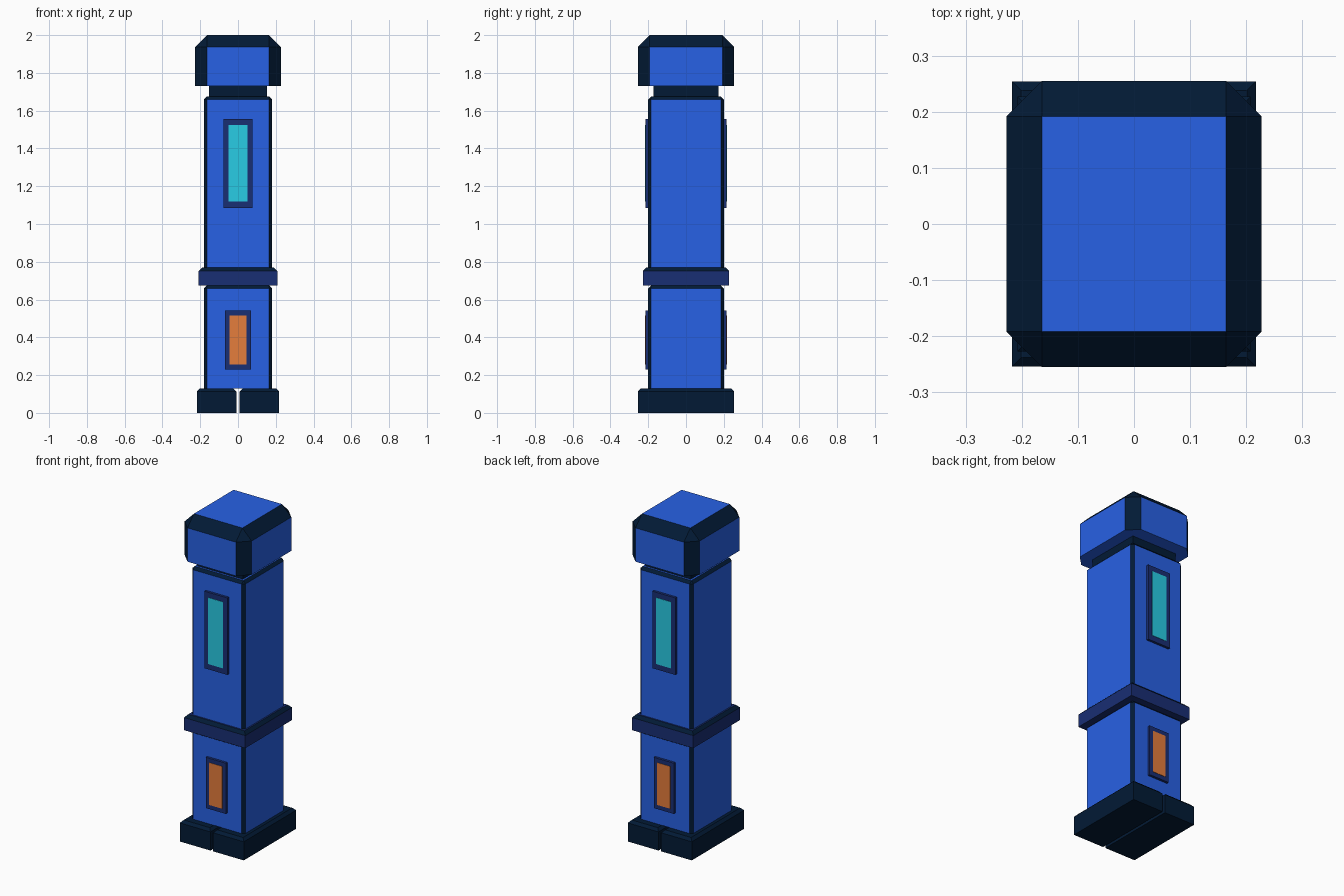
import bpy, bmesh
from mathutils import Vector

if "Cube" in bpy.data.objects:
    bpy.data.objects.remove(bpy.data.objects["Cube"])


def material(name, r, g, b):
    m = bpy.data.materials.new(name)
    m.diffuse_color = (r, g, b, 1)
    m.use_nodes = True
    m.node_tree.nodes["Principled BSDF"].inputs["Base Color"].default_value = m.diffuse_color
    return m


BLUE = material("bright_blue", 0.0203, 0.1195, 0.783)
DARK = material("dark_navy", 0.0006, 0.0103, 0.036)
NAVY = material("trim_navy", 0.0097, 0.0275, 0.174)
CYAN = material("cyan", 0.0212, 0.604, 0.783)
ORANGE = material("orange", 0.783, 0.205, 0.0452)


def box(name, x, y, z, mats, bevel=0, corners=False):
    """Box between (min, max) pairs; top edges (and corner edges) chamfered in the second material."""
    bm = bmesh.new()
    bmesh.ops.create_cube(bm, size=1)
    for v in bm.verts:
        v.co = Vector([r[0] if c < 0 else r[1] for c, r in zip(v.co, (x, y, z))])
    if bevel:
        edges = [e for e in bm.edges
                 if all(v.co.z > z[1] - 1e-5 for v in e.verts)
                 or (corners and abs(e.verts[0].co.z - e.verts[1].co.z) > 1e-5)]
        bmesh.ops.bevel(bm, geom=edges, offset=bevel, offset_type='OFFSET', segments=1,
                        profile=0.5, affect='EDGES', material=len(mats) - 1)
    bmesh.ops.recalc_face_normals(bm, faces=bm.faces)
    me = bpy.data.meshes.new(name)
    bm.to_mesh(me)
    bm.free()
    for m in mats:
        me.materials.append(m)
    ob = bpy.data.objects.new(name, me)
    bpy.context.collection.objects.link(ob)
    return ob


def sym(h):
    return (-h, h)


# Two feet with a narrow gap
for side, x in (("left", (-0.217, -0.009)), ("right", (0.009, 0.217))):
    box(side + "_foot", x, sym(0.254), (0, 0.13), [DARK], 0.016)

# Column sections, waist band, neck and cap
box("lower_body", sym(0.181), sym(0.2), (0.13, 0.675), [BLUE, DARK], 0.016, True)
box("waist_band", sym(0.208), sym(0.227), (0.675, 0.77), [NAVY, DARK], 0.018)
box("upper_body", sym(0.181), sym(0.2), (0.77, 1.675), [BLUE, DARK], 0.016, True)
box("neck", sym(0.153), sym(0.172), (1.675, 1.73), [DARK])
box("cap", sym(0.227), sym(0.255), (1.73, 2.0), [BLUE, DARK], 0.063, True)

# Framed windows on front and back
for face, s in (("front", -1), ("back", 1)):
    for part, fw, fz, pw, pz, mat in (
            ("upper", 0.078, (1.085, 1.557), 0.05, (1.118, 1.525), CYAN),
            ("lower", 0.068, (0.23, 0.541), 0.045, (0.256, 0.515), ORANGE)):
        box(f"{face}_{part}_frame", sym(fw), sorted((s * 0.199, s * 0.215)), fz, [NAVY])
        box(f"{face}_{part}_pane", sym(pw), sorted((s * 0.213, s * 0.217)), pz, [mat])
